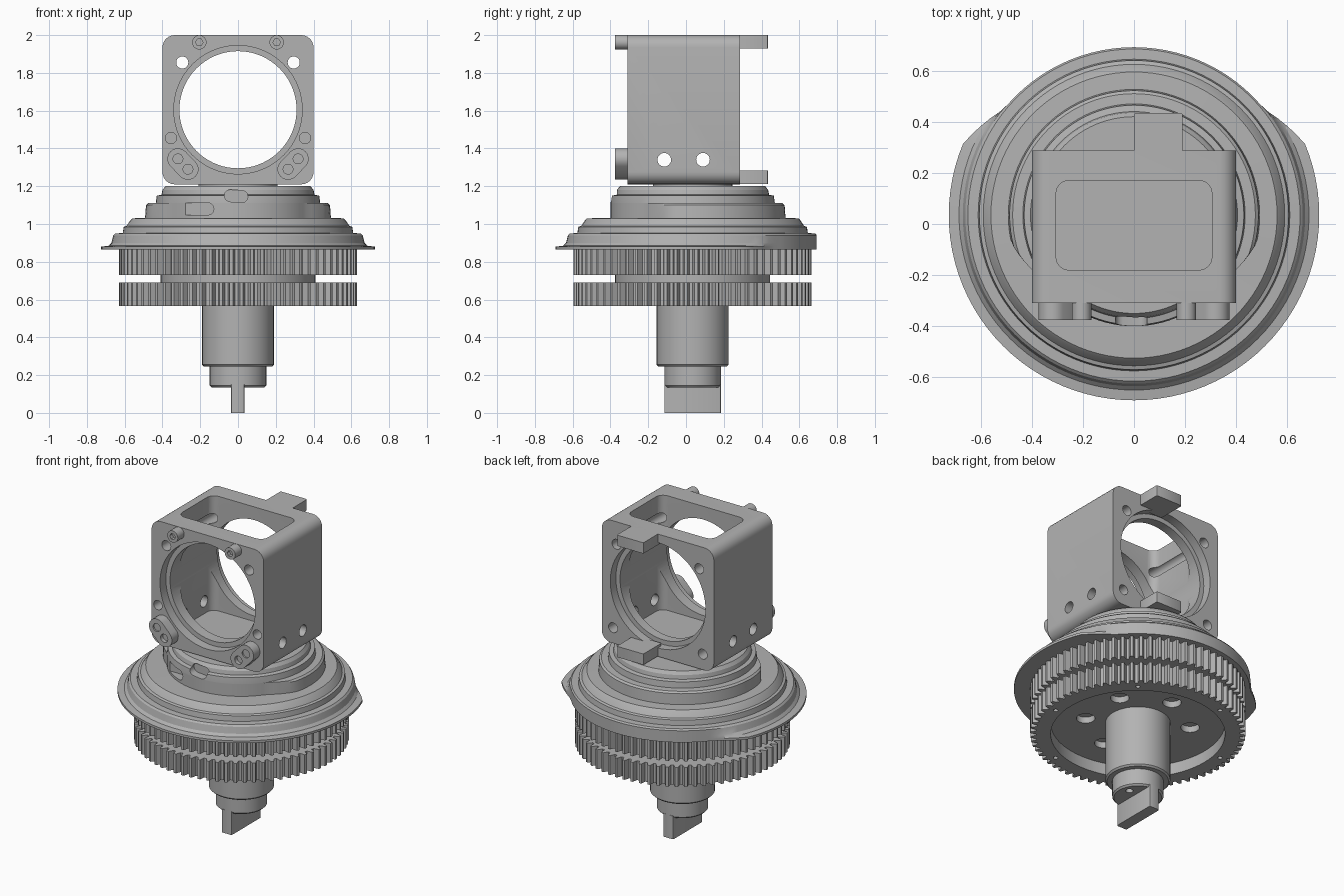
import bpy, bmesh
from math import sin, cos, pi, radians, atan2, degrees
from mathutils import Vector

if "Cube" in bpy.data.objects:
    bpy.data.objects.remove(bpy.data.objects["Cube"])

grey = bpy.data.materials.new("machined grey")
grey.use_nodes = True
grey.diffuse_color = (0.45, 0.45, 0.45, 1)
grey.node_tree.nodes["Principled BSDF"].inputs["Base Color"].default_value = grey.diffuse_color

CY = 0.035          # y of the turning axis
BOX_Z = 1.605       # height of the bore centre


def finish(name, bm):
    bmesh.ops.recalc_face_normals(bm, faces=bm.faces)
    mesh = bpy.data.meshes.new(name)
    bm.to_mesh(mesh)
    bm.free()
    mesh.materials.append(grey)
    ob = bpy.data.objects.new(name, mesh)
    bpy.context.collection.objects.link(ob)
    return ob


def prism(name, pts, lo, hi, axis="z"):
    """Extrude a 2D outline along an axis."""
    place = {"x": lambda u, v, w: (w, u, v),
             "y": lambda u, v, w: (u, w, v),
             "z": lambda u, v, w: (u, v, w)}[axis]
    bm = bmesh.new()
    a, b = ([bm.verts.new(place(u, v, w)) for u, v in pts] for w in (lo, hi))
    bm.faces.new(a)
    bm.faces.new(b)
    for i in range(len(pts)):
        j = (i + 1) % len(pts)
        bm.faces.new((a[i], a[j], b[j], b[i]))
    return finish(name, bm)


def circle(u, v, r, n=24):
    return [(u + r * cos(2 * pi * i / n), v + r * sin(2 * pi * i / n)) for i in range(n)]


def rounded(u0, u1, v0, v1, r, n=6):
    pts = []
    corners = ((u1 - r, v1 - r), (u0 + r, v1 - r), (u0 + r, v0 + r), (u1 - r, v0 + r))
    for q, (u, v) in enumerate(corners):
        for i in range(n + 1):
            t = pi / 2 * (q + i / n)
            pts.append((u + r * cos(t), v + r * sin(t)))
    return pts


def stadium(p, q, r, n=10):
    t = atan2(q[1] - p[1], q[0] - p[0])
    pts = []
    for (u, v), s in ((q, t - pi / 2), (p, t + pi / 2)):
        pts += [(u + r * cos(s + pi * i / n), v + r * sin(s + pi * i / n)) for i in range(n + 1)]
    return pts


def gear_outline(root, tip, teeth=72):
    pts = []
    for i in range(teeth):
        for f, r in ((0, root), (0.2, tip), (0.5, tip), (0.7, root)):
            t = 2 * pi * (i + f) / teeth
            pts.append((r * cos(t), CY + r * sin(t)))
    return pts


def lathe(name, profile, limit=None, n=96):
    """Spin (radius, height) points; limit(angle, height) can trim the radius."""
    bm = bmesh.new()
    rings = []
    for r, z in profile:
        ring = []
        for i in range(n):
            t = 2 * pi * i / n
            rr = min(r, limit(degrees(t), z)) if limit else r
            ring.append(bm.verts.new((rr * cos(t), CY + rr * sin(t), z)))
        rings.append(ring)
    for a, b in zip(rings, rings[1:]):
        for i in range(n):
            j = (i + 1) % n
            bm.faces.new((a[i], a[j], b[j], b[i]))
    bm.faces.new(rings[0])
    bm.faces.new(rings[-1])
    return finish(name, bm)


def cut(ob, cutters):
    for c in cutters:
        mod = ob.modifiers.new("cut", "BOOLEAN")
        mod.object, mod.operation, mod.solver = c, "DIFFERENCE", "EXACT"
        bpy.context.view_layer.objects.active = ob
        bpy.ops.object.modifier_apply(modifier=mod.name)
        bpy.data.objects.remove(c)
    return ob


def sector(angle, middle, inner, outer, r_in, r_out):
    """Radius limit: r_in inside a sector, ramping to r_out at its ends."""
    d = abs((angle - middle + 180) % 360 - 180)
    f = min(max((d - inner) / (outer - inner), 0), 1)
    return r_in + f * (r_out - r_in)


# Drive shaft with a flat tang
lathe("shaft", [(0.18, 0.245), (0.19, 0.255), (0.19, 0.8)], n=48)
cut(lathe("shaft_end", [(0.14, 0.135), (0.15, 0.145), (0.15, 0.3)], n=48),
    [prism("hole", circle(0.09, CY + 0.03, 0.022, 16), 0.1, 0.2)])
prism("tang", rounded(-0.038, 0.035, CY - 0.15, CY + 0.15, 0.008, 2), 0.0, 0.15)

# Two toothed wheels and the spacer between them
lower = prism("lower_gear", gear_outline(0.597, 0.63), 0.565, 0.69)
cutters = [prism("recess", circle(0, CY, 0.51, 72), 0.5, 0.64)]
for i in range(6):
    t = radians(90 + 60 * i)
    cutters.append(prism("hole", circle(0.31 * cos(t), CY + 0.31 * sin(t), 0.055), 0.6, 0.68))
    t += radians(20)
    cutters.append(prism("pin_hole", circle(0.555 * cos(t), CY + 0.555 * sin(t), 0.014, 12), 0.5, 0.6))
cut(lower, cutters)
prism("upper_gear", gear_outline(0.597, 0.63), 0.73, 0.866)
lathe("gear_spacer", [(0.41, 0.68), (0.41, 0.74)])


# Stepped cam stack, trimmed at the back low down and at the front high up
def cam_limit(angle, z):
    if z < 0.96:
        return sector(angle, 90, 51, 71, 0.657, 0.74)
    if 1.031 < z < 1.12:
        return sector(angle, 270, 55, 80, 0.435, 0.5)
    return 1


cam = lathe("stepped_cam", [
    (0.725, 0.865), (0.725, 0.88), (0.685, 0.885), (0.67, 0.9), (0.66, 0.94), (0.65, 0.95),
    (0.61, 0.952), (0.605, 0.985), (0.59, 0.99), (0.57, 1.02), (0.56, 1.03),
    (0.492, 1.032), (0.487, 1.1), (0.475, 1.11), (0.435, 1.112), (0.43, 1.15),
    (0.405, 1.155), (0.4, 1.18), (0.385, 1.2)], cam_limit)
cut(cam, [prism("slot", stadium((-0.4, 1.08), (-0.16, 1.08), 0.032), -0.5, -0.3, "y"),
          prism("slot", stadium((-0.04, 1.15), (0.02, 1.145), 0.032), -0.5, -0.345, "y")])
lathe("neck", [(0.21, 1.19), (0.21, 1.215)], n=48)

# Hollow housing with a bore front to back
box = prism("housing", rounded(-0.4, 0.4, 1.21, 2.0, 0.065), -0.31, 0.287, "y")
cutters = [prism("cavity", rounded(-0.305, 0.305, -0.18, 0.17, 0.05), 1.26, 2.1),
           prism("bore", circle(0, BOX_Z, 0.31, 72), -0.5, 0.5, "y"),
           prism("front_seat", circle(0, BOX_Z, 0.34, 72), -0.5, -0.25, "y"),
           prism("back_seat", circle(0, BOX_Z, 0.34, 72), 0.23, 0.5, "y")]
for y in (-0.115, 0.09):
    cutters.append(prism("side_hole", circle(y, 1.34, 0.036), -0.6, 0.6, "x"))
for s in (-1, 1):
    cutters.append(prism("front_hole", circle(s * 0.295, 1.855, 0.032), -0.5, 0.5, "y"))
    cutters.append(prism("pin_hole", circle(s * 0.355, 1.455, 0.03), -0.5, -0.24, "y"))
    cutters.append(prism("back_hole", circle(s * 0.32, 1.31, 0.032), 0.2, 0.5, "y"))
cut(box, cutters)

# Front screws and corner clamps
for s, side in ((-1, "right"), (1, "left")):
    cut(prism(side + "_top_screw", circle(s * 0.205, 1.962, 0.038), -0.375, -0.3, "y"),
        [prism("socket", circle(s * 0.205, 1.962, 0.02, 6), -0.5, -0.35, "y")])
    p, q = (s * 0.318, 1.345), (s * 0.265, 1.29)
    clamp = prism(side + "_clamp", stadium(p, q, 0.056), -0.375, -0.3, "y")
    cut(clamp, [prism("socket", circle(*q, 0.026), -0.5, -0.35, "y"),
                prism("socket", circle(*p, 0.026), -0.5, -0.365, "y")])

# Back tabs
for name, z in (("upper_tab", 1.93), ("lower_tab", 1.212)):
    prism(name, rounded(0.0, 0.19, 0.25, 0.435, 0.008, 2), z, z + 0.07)

# Smooth round walls, keep the steps sharp
bpy.ops.object.select_all(action="DESELECT")
for ob in bpy.context.collection.objects:
    if ob.type == "MESH" and grey.name in ob.data.materials:
        ob.select_set(True)
        bpy.context.view_layer.objects.active = ob
bpy.ops.object.shade_smooth_by_angle(angle=radians(25))
